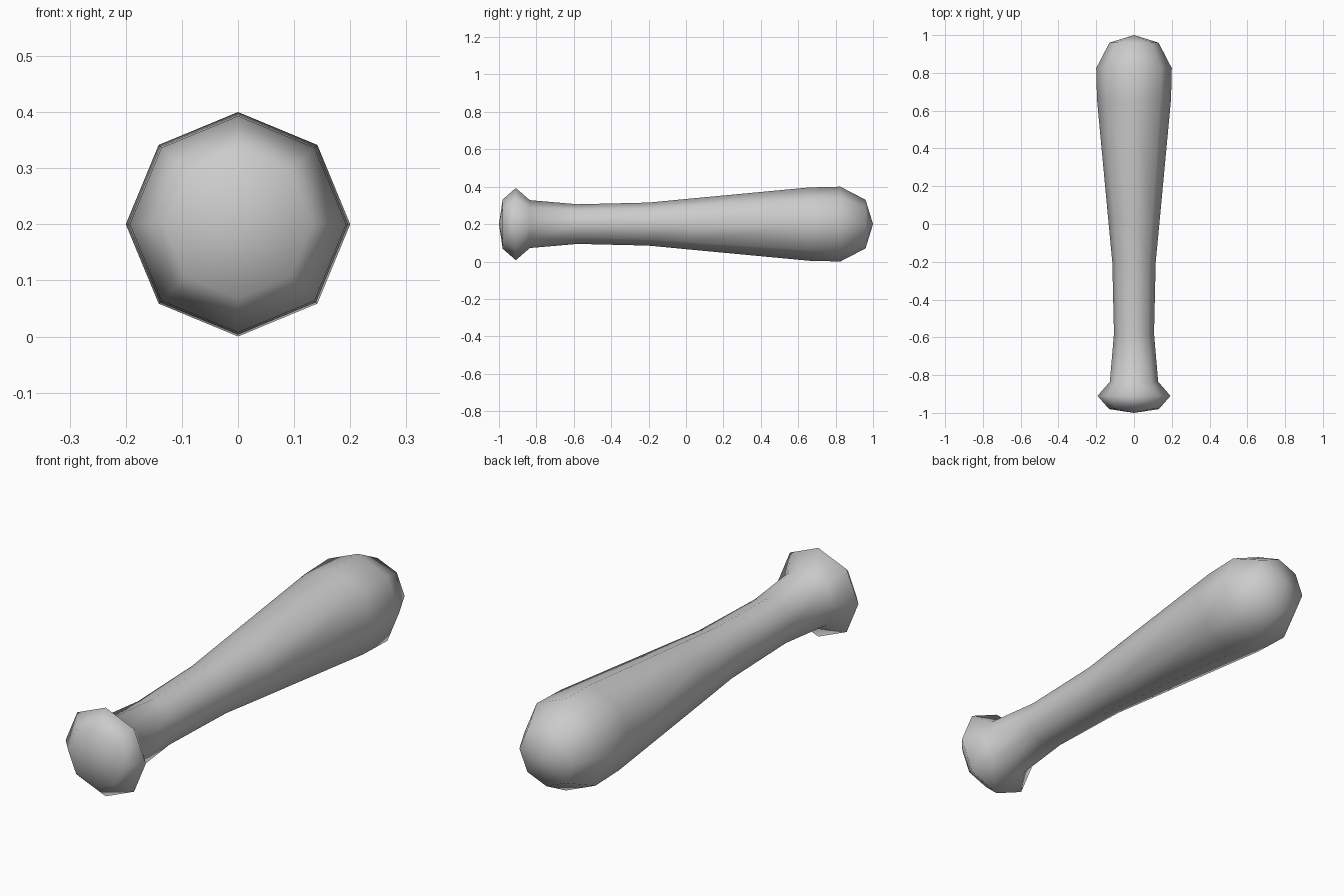
import bpy, bmesh
from math import sin, cos, tau

cube = bpy.data.objects.get("Cube")
if cube:
    bpy.data.objects.remove(cube, do_unlink=True)

SIDES = 8
AXIS_Z = 0.2

# Grey finish
grey = bpy.data.materials.new("plain grey")
grey.use_nodes = True
colour = (0.6, 0.6, 0.6, 1)
grey.diffuse_color = colour
grey.node_tree.nodes["Principled BSDF"].inputs["Base Color"].default_value = colour

# Profile along y from knob to barrel: (y, radius)
profile = [(-0.98, 0.132), (-0.91, 0.193), (-0.835, 0.128), (-0.58, 0.106),
           (-0.2, 0.115), (0.03, 0.137), (0.66, 0.196), (0.825, 0.2), (0.96, 0.13)]

bm = bmesh.new()
rings = [[bm.verts.new((r * cos(tau * i / SIDES), y, AXIS_Z + r * sin(tau * i / SIDES)))
          for i in range(SIDES)] for y, r in profile]

# Side walls
for a, b in zip(rings, rings[1:]):
    for i in range(SIDES):
        j = (i + 1) % SIDES
        bm.faces.new((a[i], a[j], b[j], b[i]))

# Pointed end caps
for ring, y in ((rings[0], -1), (rings[-1], 1)):
    tip = bm.verts.new((0, y, AXIS_Z))
    for i in range(SIDES):
        bm.faces.new((ring[i], ring[(i + 1) % SIDES], tip))

bmesh.ops.recalc_face_normals(bm, faces=bm.faces)
for face in bm.faces:
    face.smooth = True

mesh = bpy.data.meshes.new("bat")
bm.to_mesh(mesh)
bm.free()
mesh.materials.append(grey)
bat = bpy.data.objects.new("bat", mesh)
bpy.context.collection.objects.link(bat)
